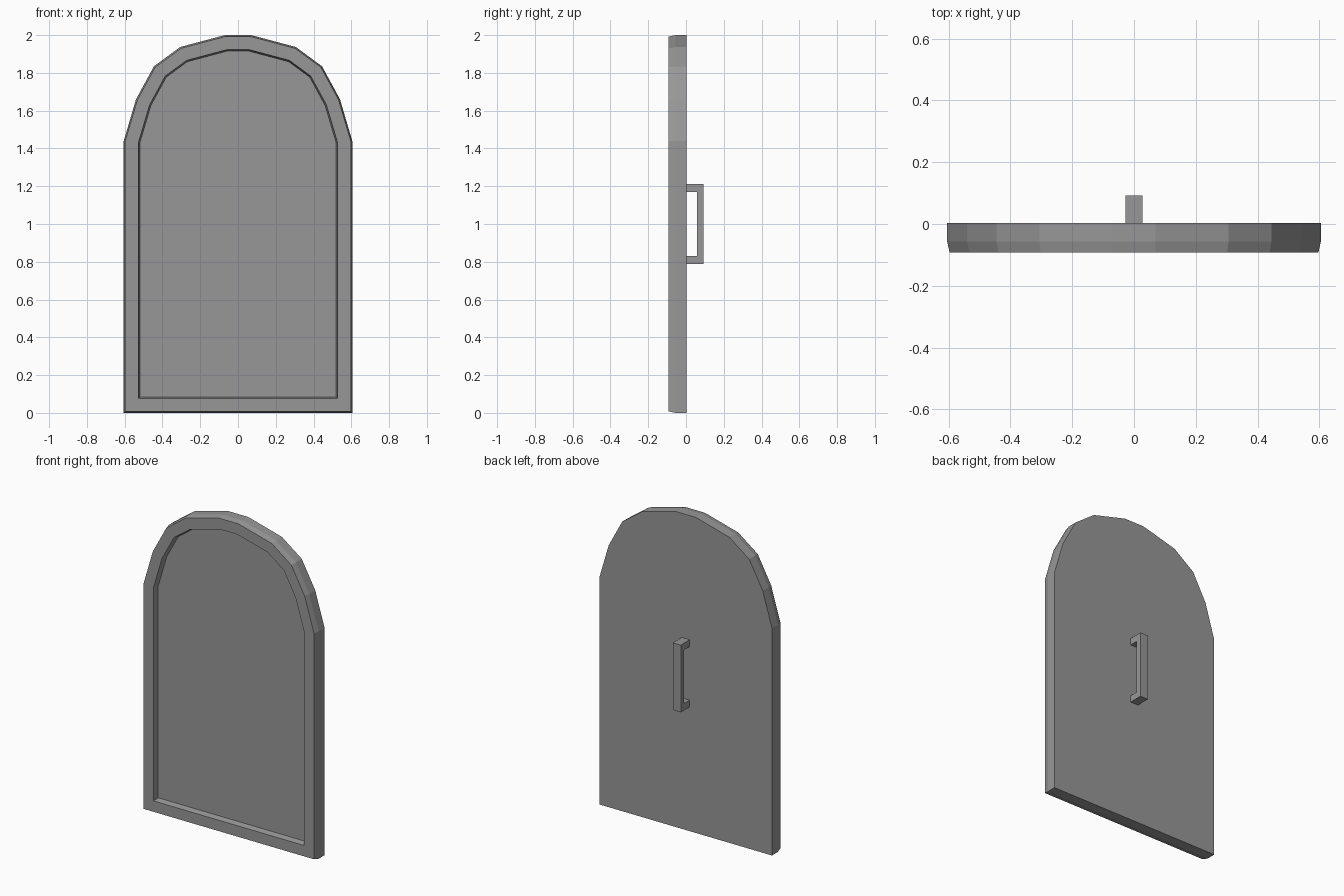
import bpy
import bmesh
from mathutils import Vector

if "Cube" in bpy.data.objects:
    bpy.data.objects.remove(bpy.data.objects["Cube"])

BACK, MID, FRONT = 0.003, -0.056, -0.092

# Dark grey shared by both parts
dark_grey = bpy.data.materials.new("dark_grey")
dark_grey.diffuse_color = (0.31, 0.31, 0.31, 1)
dark_grey.use_nodes = True
dark_grey.node_tree.nodes["Principled BSDF"].inputs["Base Color"].default_value = dark_grey.diffuse_color


def inset(points, d):
    """Mitred inward offset of a counter-clockwise outline."""
    out = []
    for i, p in enumerate(points):
        a = (p - points[i - 1]).normalized()
        b = (points[(i + 1) % len(points)] - p).normalized()
        na, nb = Vector((-a.y, a.x)), Vector((-b.y, b.x))
        out.append(p + (na + nb) * d / (1 + na.dot(nb)))
    return out


def make_object(name, bm):
    bmesh.ops.recalc_face_normals(bm, faces=bm.faces)
    mesh = bpy.data.meshes.new(name)
    bm.to_mesh(mesh)
    bm.free()
    mesh.materials.append(dark_grey)
    obj = bpy.data.objects.new(name, mesh)
    bpy.context.collection.objects.link(obj)
    return obj


def loft(name, rings):
    """Bridge successive closed rings and cap both ends."""
    bm = bmesh.new()
    loops = [[bm.verts.new(co) for co in ring] for ring in rings]
    n = len(loops[0])
    for lo, hi in zip(loops, loops[1:]):
        for i in range(n):
            j = (i + 1) % n
            bm.faces.new((lo[i], lo[j], hi[j], hi[i]))
    bm.faces.new(loops[0])
    bm.faces.new(loops[-1])
    return make_object(name, bm)


# Arched door panel: chamfered front edge, raised rim, recessed field
half = [(0.605, 0), (0.605, 1.44), (0.54, 1.66), (0.445, 1.835),
        (0.306, 1.937), (0.07, 2.0)]
outline = [Vector(p) for p in half] + [Vector((-x, z)) for x, z in reversed(half)]
steps = [(0, BACK), (0, MID), (0.008, FRONT), (0.077, FRONT), (0.085, MID)]
loft("arched_panel",
     [[(p.x, y, p.y) for p in inset(outline, d)] for d, y in steps])

# Pull handle on the back: C-shaped profile swept across x
profile = [(BACK, 0.787), (0.092, 0.787), (0.092, 1.213), (BACK, 1.213),
           (BACK, 1.17), (0.058, 1.17), (0.058, 0.83), (BACK, 0.83)]
loft("handle", [[(x, y, z) for y, z in profile] for x in (-0.028, 0.028)])
